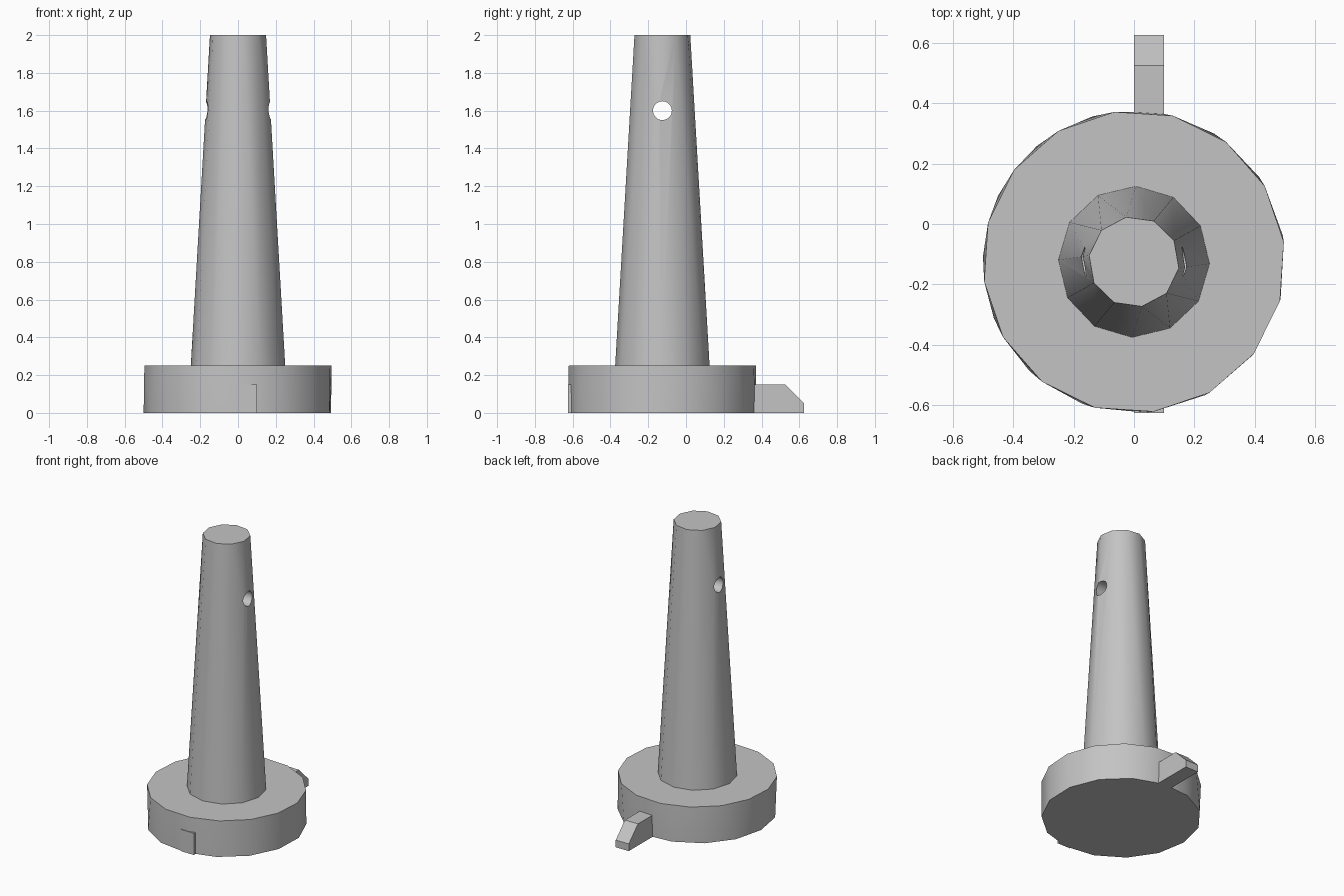
import bpy
import bmesh
from math import cos, sin, pi, radians
from mathutils import Matrix

cube = bpy.data.objects.get("Cube")
if cube:
    bpy.data.objects.remove(cube, do_unlink=True)

AXIS_Y = -0.125

grey = bpy.data.materials.new("plain_grey")
grey.use_nodes = True
colour = (0.55, 0.55, 0.55, 1)
grey.diffuse_color = colour
grey.node_tree.nodes["Principled BSDF"].inputs["Base Color"].default_value = colour


def finish(name, bm):
    """Turn a bmesh into a named object."""
    bmesh.ops.recalc_face_normals(bm, faces=bm.faces[:])
    mesh = bpy.data.meshes.new(name)
    bm.to_mesh(mesh)
    bm.free()
    mesh.materials.append(grey)
    obj = bpy.data.objects.new(name, mesh)
    bpy.context.collection.objects.link(obj)
    return obj


def select(obj):
    bpy.ops.object.select_all(action="DESELECT")
    obj.select_set(True)
    bpy.context.view_layer.objects.active = obj


def ring(bm, sides, radius, z, start):
    """Add the corner points of a regular polygon around the axis."""
    for i in range(sides):
        a = radians(start) + 2 * pi * i / sides
        bm.verts.new((radius * cos(a), AXIS_Y + radius * sin(a), z))


def lofted(name, lower, upper):
    """Solid between two polygons that may differ in side count."""
    bm = bmesh.new()
    ring(bm, *lower)
    ring(bm, *upper)
    bmesh.ops.convex_hull(bm, input=bm.verts[:])
    bmesh.ops.dissolve_limit(bm, angle_limit=radians(0.3),
                             verts=bm.verts[:], edges=bm.edges[:])
    return finish(name, bm)


# Disc base and tapered shaft: sides, radius, height, starting angle
base = lofted("base_disc", (15, 0.5, 0, 10), (16, 0.5, 0.25, 7.5))
shaft = lofted("tapered_shaft", (12, 0.25, 0.25, -1.5), (10, 0.15, 2, -8))

# Cross hole through the shaft
bm = bmesh.new()
bmesh.ops.create_cone(bm, cap_ends=True, segments=20, radius1=0.05, radius2=0.05,
                      depth=1, matrix=Matrix.Translation((0, AXIS_Y, 1.6))
                      @ Matrix.Rotation(pi / 2, 4, "Y"))
cutter = finish("hole_cutter", bm)
cutter.hide_render = True
cut = shaft.modifiers.new("cross_hole", "BOOLEAN")
cut.operation = "DIFFERENCE"
cut.solver = "EXACT"
cut.object = cutter
select(shaft)
bpy.ops.object.modifier_apply(modifier=cut.name)
bpy.data.objects.remove(cutter, do_unlink=True)

for part in (base, shaft):
    select(part)
    bpy.ops.object.shade_smooth_by_angle(angle=radians(40))

# Key bar under the base, with a chamfered rear tip
profile = [(-0.625, 0), (0.625, 0), (0.625, 0.05), (0.525, 0.15), (-0.625, 0.15)]
bm = bmesh.new()
side = bm.faces.new([bm.verts.new((0, y, z)) for y, z in profile])
swept = bmesh.ops.extrude_face_region(bm, geom=[side])["geom"]
bmesh.ops.translate(bm, vec=(0.1, 0, 0),
                    verts=[v for v in swept if isinstance(v, bmesh.types.BMVert)])
finish("key_bar", bm)
